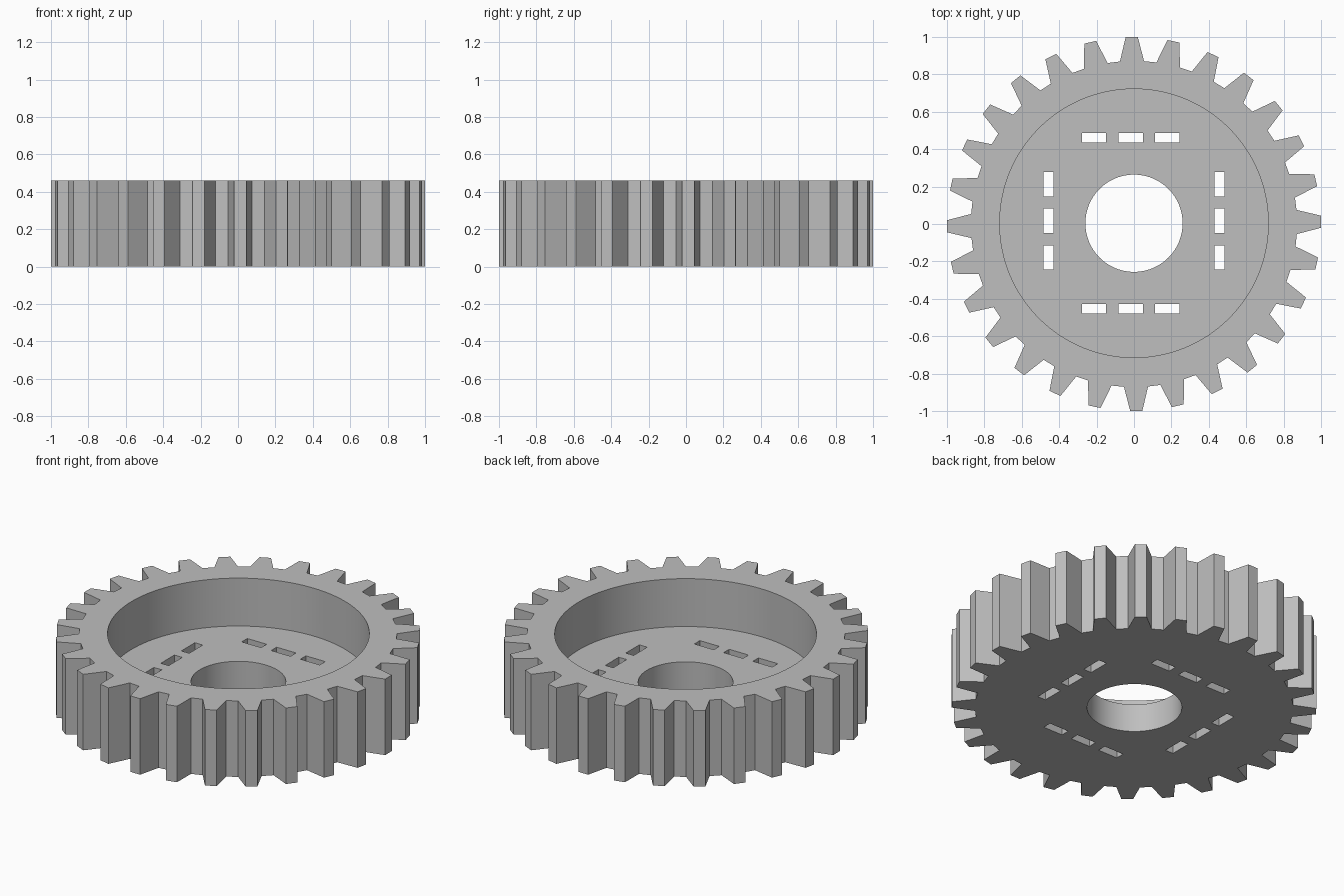
import bpy
import bmesh
from math import sin, cos, radians, tau

TEETH = 28
HEIGHT = 0.46
FLOOR = 0.17
OFFSET_Y = 0.004

default = bpy.data.objects.get("Cube")
if default:
    bpy.data.objects.remove(default)

grey = bpy.data.materials.new("plain grey")
grey.use_nodes = True
colour = (0.52, 0.52, 0.52, 1)
grey.diffuse_color = colour
grey.node_tree.nodes["Principled BSDF"].inputs["Base Color"].default_value = colour


def prism(name, outline, low, high):
    """Extrude a flat outline between two heights."""
    bm = bmesh.new()
    face = bm.faces.new([bm.verts.new((x, y, low)) for x, y in outline])
    top = bmesh.ops.extrude_face_region(bm, geom=[face])["geom"]
    verts = [v for v in top if isinstance(v, bmesh.types.BMVert)]
    bmesh.ops.translate(bm, verts=verts, vec=(0, 0, high - low))
    bmesh.ops.recalc_face_normals(bm, faces=bm.faces)
    mesh = bpy.data.meshes.new(name)
    bm.to_mesh(mesh)
    bm.free()
    mesh.materials.append(grey)
    obj = bpy.data.objects.new(name, mesh)
    bpy.context.collection.objects.link(obj)
    return obj


def circle(radius, count):
    return [(radius * cos(tau * i / count), OFFSET_Y + radius * sin(tau * i / count))
            for i in range(count)]


def rectangle(x, y, width, depth):
    return [(x + sx * width / 2, y + sy * depth / 2)
            for sx, sy in ((-1, -1), (1, -1), (1, 1), (-1, 1))]


# Toothed body: each tooth is a tapered trapezoid
tooth = ((-4.25, 0.872), (-1.86, 1.0), (1.86, 1.0), (4.25, 0.872))
outline = []
for i in range(TEETH):
    for turn, radius in tooth:
        angle = tau * i / TEETH + radians(0.7 + turn)
        outline.append((radius * cos(angle), radius * sin(angle)))
gear = prism("gear_body", outline, 0, HEIGHT)

# Cutters: deep round pocket, centre bore and four rows of slots
cutters = [prism("pocket_cutter", circle(0.718, 128), FLOOR, HEIGHT + 0.1),
           prism("bore_cutter", circle(0.26, 96), -0.1, FLOOR + 0.1)]
for side in (-1, 1):
    for step in (-1, 0, 1):
        along = 0.196 * step
        across = 0.457 * side
        for shape in (rectangle(along - 0.018, across + OFFSET_Y, 0.13, 0.053),
                      rectangle(across, along + 0.017, 0.053, 0.13)):
            cutters.append(prism("slot_cutter", shape, -0.1, FLOOR + 0.1))

for cutter in cutters:
    cutter.hide_render = True
    cut = gear.modifiers.new("cut", 'BOOLEAN')
    cut.operation = 'DIFFERENCE'
    cut.solver = 'EXACT'
    cut.object = cutter

# Keep the cut result and drop the helpers
depsgraph = bpy.context.evaluated_depsgraph_get()
result = bpy.data.meshes.new_from_object(gear.evaluated_get(depsgraph))
gear.modifiers.clear()
gear.data = result
for cutter in cutters:
    bpy.data.objects.remove(cutter)

# Smooth round walls, crisp teeth
bpy.ops.object.select_all(action='DESELECT')
gear.select_set(True)
bpy.context.view_layer.objects.active = gear
bpy.ops.object.shade_smooth_by_angle(angle=radians(15))
